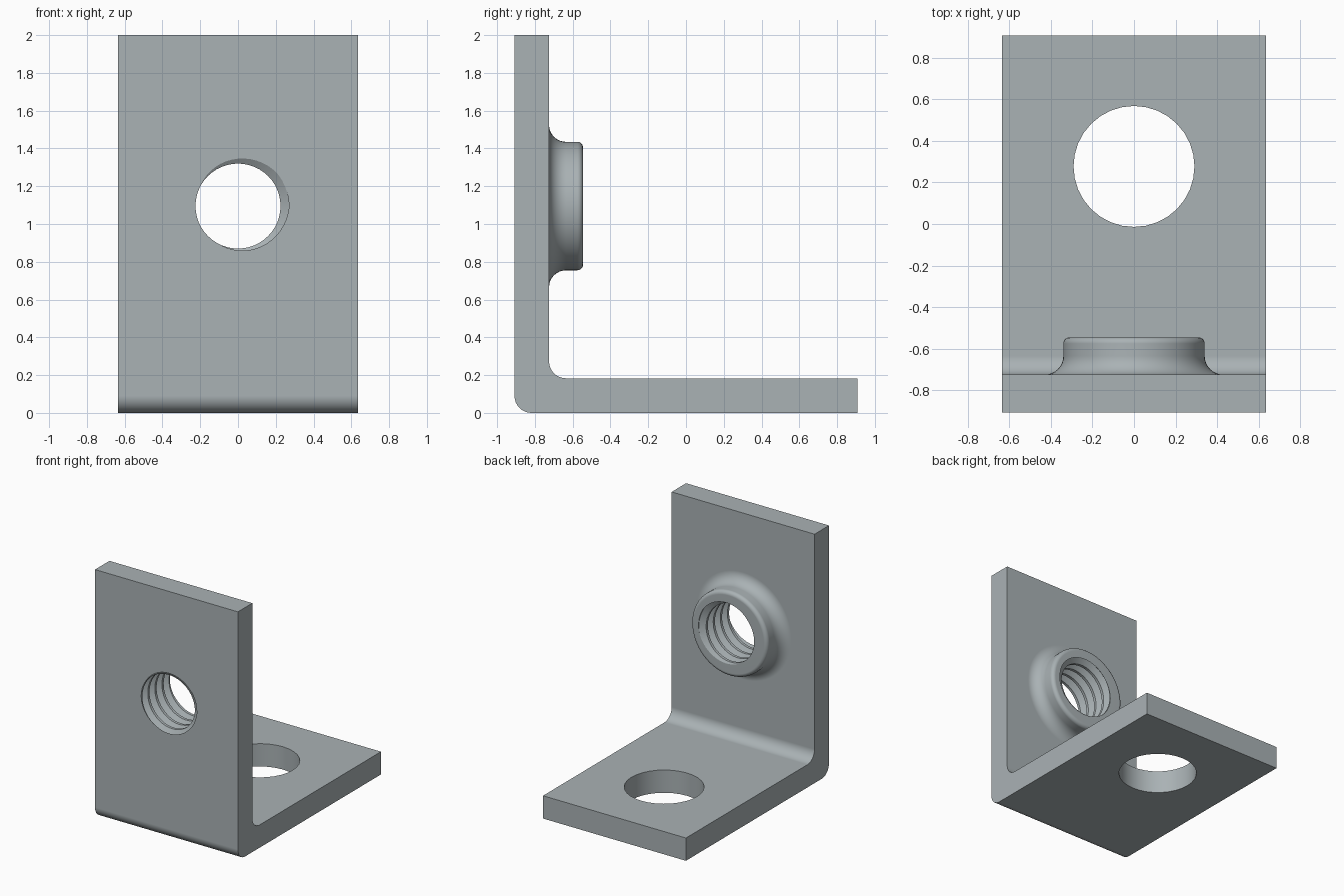
import bpy, bmesh, math
from mathutils import Vector

if "Cube" in bpy.data.objects:
    bpy.data.objects.remove(bpy.data.objects["Cube"], do_unlink=True)

HALF_X, HALF_Y, HEIGHT, THICK = 0.635, 0.908, 2.0, 0.183
FRONT, PLATE_BACK, BOSS_BACK = -HALF_Y, -HALF_Y + THICK, -0.545
BORE_Z, MINOR, MAJOR, PITCH = 1.095, 0.225, 0.27, 0.09

steel = bpy.data.materials.new("Steel grey")
steel.use_nodes = True
colour = (0.40, 0.445, 0.46, 1.0)
steel.diffuse_color = colour
steel.node_tree.nodes["Principled BSDF"].inputs["Base Color"].default_value = colour


def make_object(name, bm):
    bmesh.ops.recalc_face_normals(bm, faces=bm.faces[:])
    mesh = bpy.data.meshes.new(name)
    bm.to_mesh(mesh)
    bm.free()
    mesh.materials.append(steel)
    obj = bpy.data.objects.new(name, mesh)
    bpy.context.collection.objects.link(obj)
    return obj


def arc(cx, cy, radius, start, end, steps=8):
    angles = [math.radians(start + (end - start) * i / steps) for i in range(steps + 1)]
    return [(cx + radius * math.cos(a), cy + radius * math.sin(a)) for a in angles]


def boolean(target, tool, operation):
    tool.hide_render = True
    mod = target.modifiers.new(operation.title(), 'BOOLEAN')
    mod.operation, mod.solver, mod.object = operation, 'EXACT', tool
    bpy.context.view_layer.objects.active = target
    bpy.ops.object.modifier_apply(modifier=mod.name)
    bpy.data.objects.remove(tool, do_unlink=True)


# Bent plate: L profile in y and z, extruded across x
R = 0.09
profile = ([(FRONT, HEIGHT)] + arc(FRONT + R, R, R, 180, 270)
           + [(HALF_Y, 0), (HALF_Y, THICK)]
           + arc(PLATE_BACK + R, THICK + R, R, 270, 180)
           + [(PLATE_BACK, HEIGHT)])
bm = bmesh.new()
face = bm.faces.new([bm.verts.new((-HALF_X, y, z)) for y, z in profile])
ext = bmesh.ops.extrude_face_region(bm, geom=[face])
bmesh.ops.translate(bm, vec=(2 * HALF_X, 0, 0),
                    verts=[g for g in ext["geom"] if isinstance(g, bmesh.types.BMVert)])
bracket = make_object("angle_bracket", bm)

# Flared boss: radius and y profile turned about the bore axis
outline = ([(0, -0.8), (0.43, -0.8)]
           + arc(0.43, PLATE_BACK + R, R, -90, -180)
           + arc(0.31, BOSS_BACK - 0.03, 0.03, 0, 90, 6)
           + [(0, BOSS_BACK)])
bm = bmesh.new()
verts = [bm.verts.new((r, y, BORE_Z)) for r, y in outline]
edges = [bm.edges.new(pair) for pair in zip(verts, verts[1:])]
bmesh.ops.spin(bm, geom=verts + edges, cent=(0, 0, BORE_Z), axis=(0, 1, 0),
               angle=2 * math.pi, steps=64)
bmesh.ops.remove_doubles(bm, verts=bm.verts[:], dist=0.0005)
boolean(bracket, make_object("boss", bm), 'UNION')

# Mounting hole in the foot
bm = bmesh.new()
bmesh.ops.create_cone(bm, cap_ends=True, segments=32, radius1=0.291, radius2=0.291, depth=0.6)
bmesh.ops.translate(bm, verts=bm.verts[:], vec=(0, 0.277, THICK / 2))
boolean(bracket, make_object("mounting_hole_cutter", bm), 'DIFFERENCE')

# Threaded bore: helical columns that join one pitch along after each turn
N, TURNS = 48, 10
tooth = [(-1 / 16, MAJOR), (1 / 16, MAJOR), (3 / 8, MINOR), (5 / 8, MINOR)]
K, LAST = len(tooth), TURNS * len(tooth)
bm = bmesh.new()
columns = []
for i in range(N):
    a = 2 * math.pi * i / N
    base = FRONT - 3 * PITCH - PITCH * (i / N - 20 / 360)
    column = []
    for j in range(LAST + 1):
        offset, r = tooth[j % K]
        y = base + PITCH * (j // K + offset)
        column.append(bm.verts.new((r * math.cos(a), y, BORE_Z + r * math.sin(a))))
    columns.append(column)
for i in range(N):
    shift = K if i == N - 1 else 0
    here, there = columns[i], columns[(i + 1) % N]
    for j in range(shift, LAST):
        bm.faces.new((here[j], here[j + 1], there[j + 1 - shift], there[j - shift]))
low_rim = [c[0] for c in columns] + columns[-1][1:K + 1]
high_rim = [c[LAST] for c in columns] + columns[0][LAST - K:LAST]
for rim in (low_rim, high_rim):
    mid = (min(v.co.y for v in rim) + max(v.co.y for v in rim)) / 2
    pole = bm.verts.new(Vector((0, mid, BORE_Z)))
    for p, q in zip(rim, rim[1:] + rim[:1]):
        bm.faces.new((p, q, pole))
boolean(bracket, make_object("thread_cutter", bm), 'DIFFERENCE')

# Smooth bends and boss, crisp edges, flat plates
bpy.ops.object.select_all(action='DESELECT')
bracket.select_set(True)
bpy.context.view_layer.objects.active = bracket
bpy.ops.object.shade_smooth_by_angle(angle=math.radians(30))
weighted = bracket.modifiers.new("Flat plates", 'WEIGHTED_NORMAL')
weighted.keep_sharp = True
